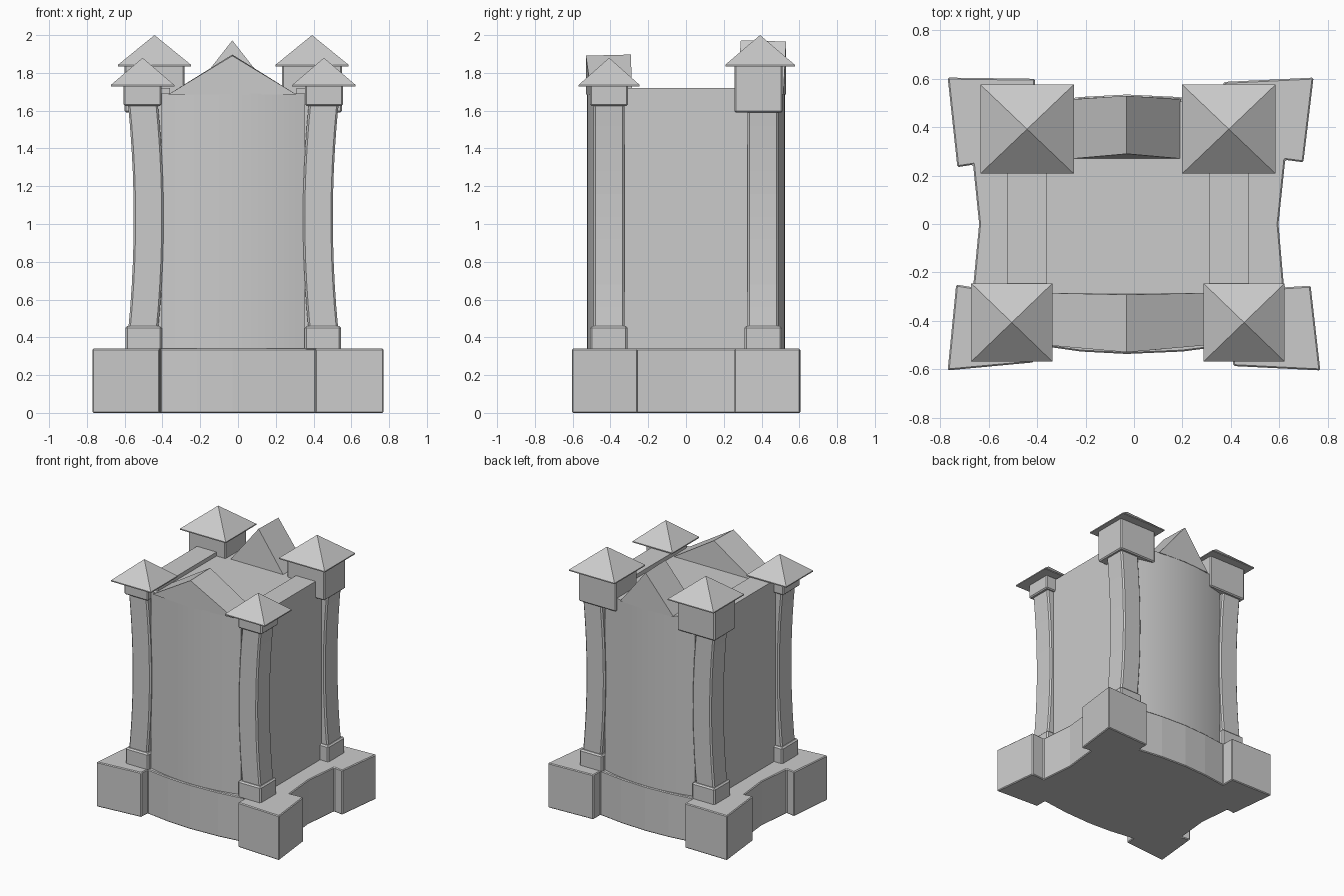
import bpy, bmesh, math

if "Cube" in bpy.data.objects:
    bpy.data.objects.remove(bpy.data.objects["Cube"])

CX = -0.025  # the building sits slightly left of the plinth centre


def make(name, bm, bevel=0.0):
    bmesh.ops.recalc_face_normals(bm, faces=bm.faces)
    me = bpy.data.meshes.new(name)
    bm.to_mesh(me)
    bm.free()
    ob = bpy.data.objects.new(name, me)
    bpy.context.collection.objects.link(ob)
    if bevel:
        m = ob.modifiers.new("bevel", "BEVEL")
        m.width = bevel
        m.segments = 1
        m.limit_method = 'ANGLE'
        m.angle_limit = math.radians(40)
    return ob


def loft(name, rings, bevel=0.0):
    """Closed solid through a stack of point rings."""
    bm = bmesh.new()
    vs = [[bm.verts.new(p) for p in r] for r in rings]
    n = len(vs[0])
    for a, b in zip(vs, vs[1:]):
        for i in range(n):
            j = (i + 1) % n
            bm.faces.new((a[i], a[j], b[j], b[i]))
    bm.faces.new(vs[0])
    bm.faces.new(vs[-1])
    return make(name, bm, bevel)


def rect(x0, x1, y0, y1, z):
    return [(x0, y0, z), (x1, y0, z), (x1, y1, z), (x0, y1, z)]


def box(name, x0, x1, y0, y1, z0, z1, bevel=0.0):
    return loft(name, [rect(x0, x1, y0, y1, z0), rect(x0, x1, y0, y1, z1)], bevel)


def pyramid(name, cx, cy, hx, hy, z0, z1):
    bm = bmesh.new()
    low = [bm.verts.new(p) for p in rect(cx - hx, cx + hx, cy - hy, cy + hy, z0)]
    rim = [bm.verts.new(p) for p in rect(cx - hx, cx + hx, cy - hy, cy + hy, z0 + 0.008)]
    top = bm.verts.new((cx, cy, z1))
    bm.faces.new(low)
    for i in range(4):
        j = (i + 1) % 4
        bm.faces.new((low[i], low[j], rim[j], rim[i]))
        bm.faces.new((rim[i], rim[j], top))
    return make(name, bm)


# Plinth: corner blocks, bulging front and back, pinched sides
outline = [(-0.77, -0.605), (-0.415, -0.572), (-0.41, -0.50), (-0.22, -0.527), (-0.03, -0.537),
           (0.2, -0.527), (0.41, -0.50), (0.41, -0.587), (0.77, -0.605), (0.73, -0.255),
           (0.62, -0.262), (0.597, 0.0), (0.625, 0.265), (0.70, 0.255), (0.742, 0.605),
           (0.37, 0.587), (0.37, 0.50), (0.18, 0.525), (-0.03, 0.535), (-0.22, 0.525),
           (-0.41, 0.50), (-0.41, 0.60), (-0.77, 0.605), (-0.73, 0.235), (-0.665, 0.245),
           (-0.64, 0.0), (-0.665, -0.262), (-0.735, -0.25)]
loft("plinth", [[(x, y, z) for x, y in outline] for z in (0, 0.34)], 0.006)

# Main body with bowed front and back walls
N = 16
arc = [(CX - 0.38 + 0.76 * i / N, -0.525 + 0.055 * (2 * i / N - 1) ** 2) for i in range(N + 1)]
ring = arc + [(x, -y) for x, y in reversed(arc)]
body = loft("body", [[(x, y, z) for x, y in ring] for z in (0.33, 1.69)])
bpy.context.view_layer.objects.active = body
body.select_set(True)
bpy.ops.object.shade_smooth_by_angle(angle=math.radians(30))

for s, side in ((-1, "left"), (1, "right")):
    # Side wall
    a, b = sorted((CX + s * 0.335, CX + s * 0.50))
    box(side + "_wall", a, b, -0.45, 0.45, 0.33, 1.72)

    for t, end in ((-1, "front"), (1, "back")):
        tag = end + "_" + side
        # Pillar curving inwards at mid height
        rings = []
        y0, y1 = sorted((t * 0.325, t * 0.49))
        for i in range(11):
            z = 0.44 + 1.20 * i / 10
            c = CX + s * (0.448 + 0.030 * ((z - 1.03) / 0.6) ** 2)
            rings.append(rect(c - 0.079, c + 0.079, y0, y1, z))
        loft(tag + "_pillar", rings, 0.01)
        # Pillar foot
        a, b = sorted((CX + s * 0.378, CX + s * 0.57))
        y0, y1 = sorted((t * 0.31, t * 0.507))
        box(tag + "_pillar_foot", a, b, y0, y1, 0.33, 0.46, 0.01)

    # Turret boxes and roofs: small at the front, large at the back
    c = CX + s * 0.48
    box("front_%s_turret" % side, c - 0.1, c + 0.1, -0.508, -0.308, 1.625, 1.735, 0.008)
    pyramid("front_%s_roof" % side, c, -0.407, 0.168, 0.162, 1.728, 1.88)
    c = CX + s * 0.417
    box("back_%s_turret" % side, c - 0.158, c + 0.158, 0.256, 0.512, 1.59, 1.845, 0.008)
    pyramid("back_%s_roof" % side, c, 0.392, 0.193, 0.184, 1.835, 2.0)


# Gables: low and wide at the front, steep and narrow at the back
def gable(name, half, z1, t, outer_edge, outer_mid, inner_low, inner_top):
    x = -0.03
    outer = [(x - half, t * outer_edge, 1.685), (x, t * outer_mid, 1.685),
             (x + half, t * outer_edge, 1.685), (x, t * outer_mid, z1 - 0.006)]
    inner = [(x - half, t * inner_low, 1.685), (x, t * inner_low, 1.685),
             (x + half, t * inner_low, 1.685), (x, t * inner_top, z1)]
    loft(name, [outer, inner])


gable("front_gable", 0.34, 1.897, -1, 0.50, 0.53, 0.285, 0.292)
gable("back_gable", 0.225, 1.972, 1, 0.515, 0.53, 0.27, 0.29)
